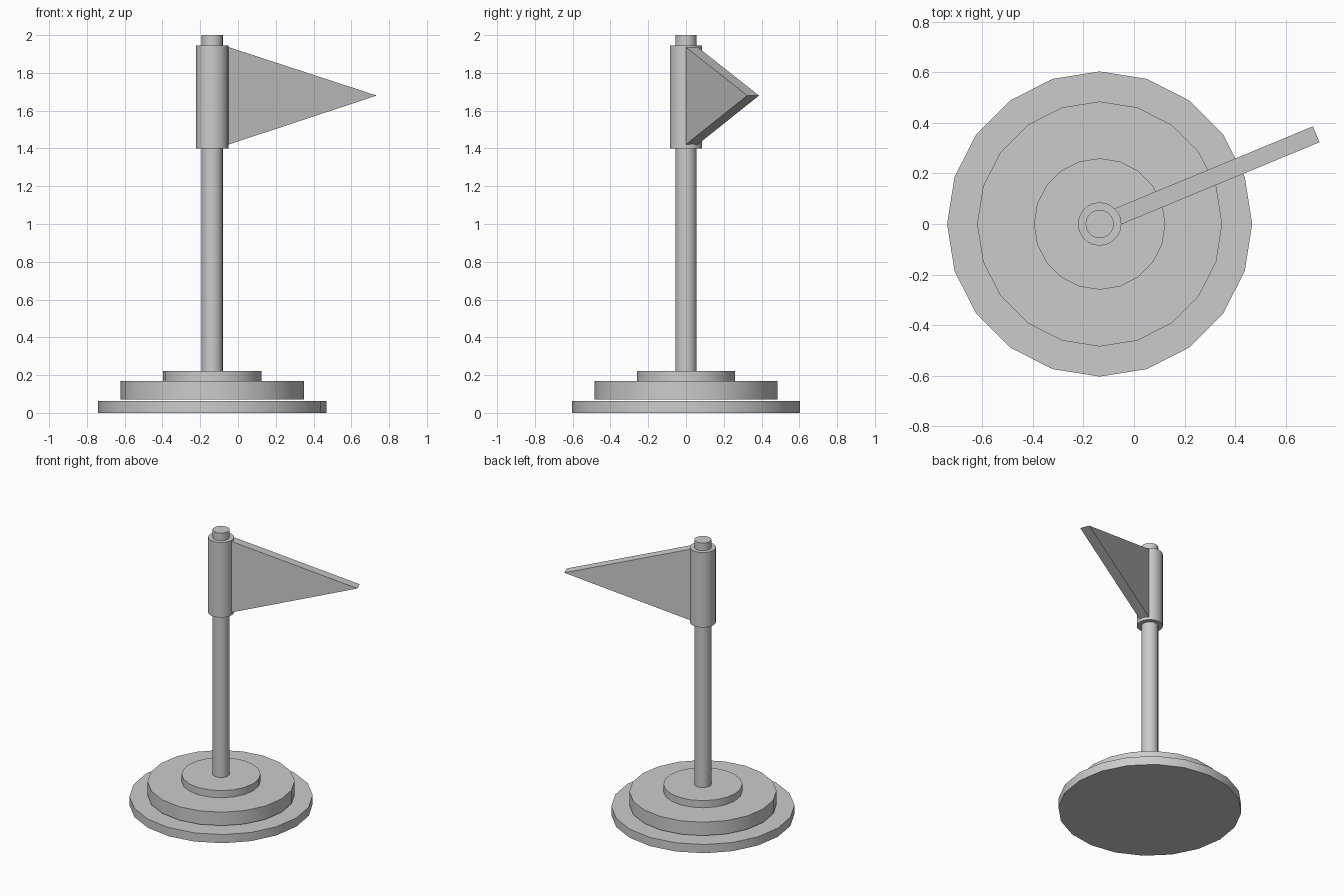
import bpy, math

if "Cube" in bpy.data.objects:
    bpy.data.objects.remove(bpy.data.objects["Cube"])

CX = -0.136  # pole axis


def disc(name, radius, z0, z1, sides):
    bpy.ops.mesh.primitive_cylinder_add(vertices=sides, radius=radius, depth=z1 - z0,
                                        location=(CX, 0, (z0 + z1) / 2))
    obj = bpy.context.object
    obj.name = name
    bpy.ops.object.shade_smooth_by_angle(angle=math.radians(30))
    return obj


# Stepped base, with a thin gap above the lowest disc
disc("base_lower", 0.604, 0.0, 0.063, 20)
disc("base_middle", 0.485, 0.072, 0.17, 20)
disc("base_upper", 0.26, 0.17, 0.222, 20)

# Pole and the sleeve holding the flag
disc("pole", 0.056, 0.222, 2.0, 20)
disc("flag_sleeve", 0.086, 1.4, 1.945, 20)

# Triangular pennant, a prism turned about the pole axis
profile = [(0.077, 1.42), (0.928, 1.68), (0.077, 1.937)]
half = 0.034
verts = [(x, y, z) for y in (-half, half) for x, z in profile]
faces = [(0, 1, 2), (5, 4, 3), (0, 3, 4, 1), (1, 4, 5, 2), (2, 5, 3, 0)]
mesh = bpy.data.meshes.new("pennant")
mesh.from_pydata(verts, [], faces)
pennant = bpy.data.objects.new("pennant", mesh)
pennant.location.x = CX
pennant.rotation_euler.z = math.radians(22.5)
bpy.context.collection.objects.link(pennant)
